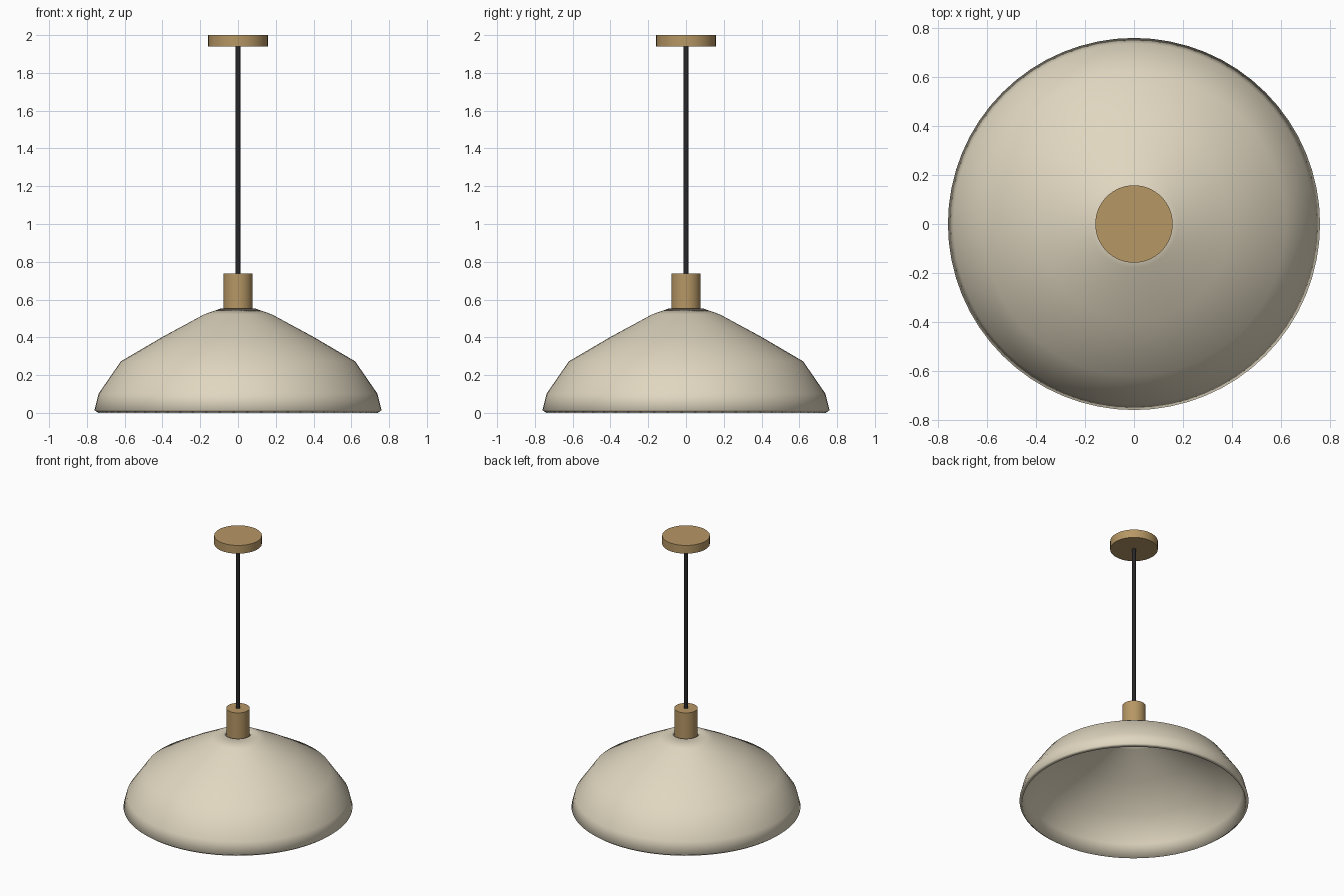
import bpy, bmesh, math

if "Cube" in bpy.data.objects:
    bpy.data.objects.remove(bpy.data.objects["Cube"])


def material(name, rgb):
    m = bpy.data.materials.new(name)
    m.diffuse_color = (*rgb, 1)
    m.use_nodes = True
    m.node_tree.nodes["Principled BSDF"].inputs["Base Color"].default_value = m.diffuse_color
    return m


BRASS = material("brass", (0.47, 0.31, 0.13))
CREAM = material("cream", (0.75, 0.68, 0.53))
BLACK = material("black", (0.02, 0.02, 0.022))


def lathe(name, profile, mat, segments, closed=False):
    """Spin a list of (radius, z) points about z."""
    bm = bmesh.new()
    rings = []
    for r, z in profile:
        if r == 0:
            rings.append([bm.verts.new((0, 0, z))] * segments)
        else:
            rings.append([bm.verts.new((r * math.cos(2 * math.pi * i / segments),
                                        r * math.sin(2 * math.pi * i / segments), z))
                          for i in range(segments)])
    pairs = list(zip(rings, rings[1:]))
    if closed:
        pairs.append((rings[-1], rings[0]))
    for a, b in pairs:
        for i in range(segments):
            j = (i + 1) % segments
            corners = list(dict.fromkeys((a[i], a[j], b[j], b[i])))
            bm.faces.new(corners)
    bmesh.ops.recalc_face_normals(bm, faces=bm.faces)
    mesh = bpy.data.meshes.new(name)
    bm.to_mesh(mesh)
    bm.free()
    mesh.materials.append(mat)
    ob = bpy.data.objects.new(name, mesh)
    bpy.context.collection.objects.link(ob)
    return ob


def smooth(ob, angle):
    bpy.ops.object.select_all(action='DESELECT')
    ob.select_set(True)
    bpy.context.view_layer.objects.active = ob
    bpy.ops.object.shade_smooth_by_angle(angle=math.radians(angle))


def cylinder(name, r, z0, z1, mat, segments):
    ob = lathe(name, [(0, z0), (r, z0), (r, z1), (0, z1)], mat, segments)
    smooth(ob, 30)


# ceiling plate, cord and lamp holder
cylinder("ceiling_plate", 0.158, 1.94, 2.0, BRASS, 64)
cylinder("cord", 0.013, 0.72, 1.95, BLACK, 16)
cylinder("lamp_holder", 0.078, 0.535, 0.737, BRASS, 48)

# hollow dome shade: outer wall downwards, then inner wall upwards
outer = [(0.09, 0.553), (0.178, 0.522), (0.395, 0.405), (0.62, 0.273),
         (0.738, 0.102), (0.76, 0.015)]
inner = [(0.74, 0.0), (0.718, 0.095), (0.607, 0.257), (0.385, 0.387),
         (0.17, 0.503), (0.076, 0.535)]
shade = lathe("shade", outer + inner, CREAM, 64, closed=True)
smooth(shade, 180)
